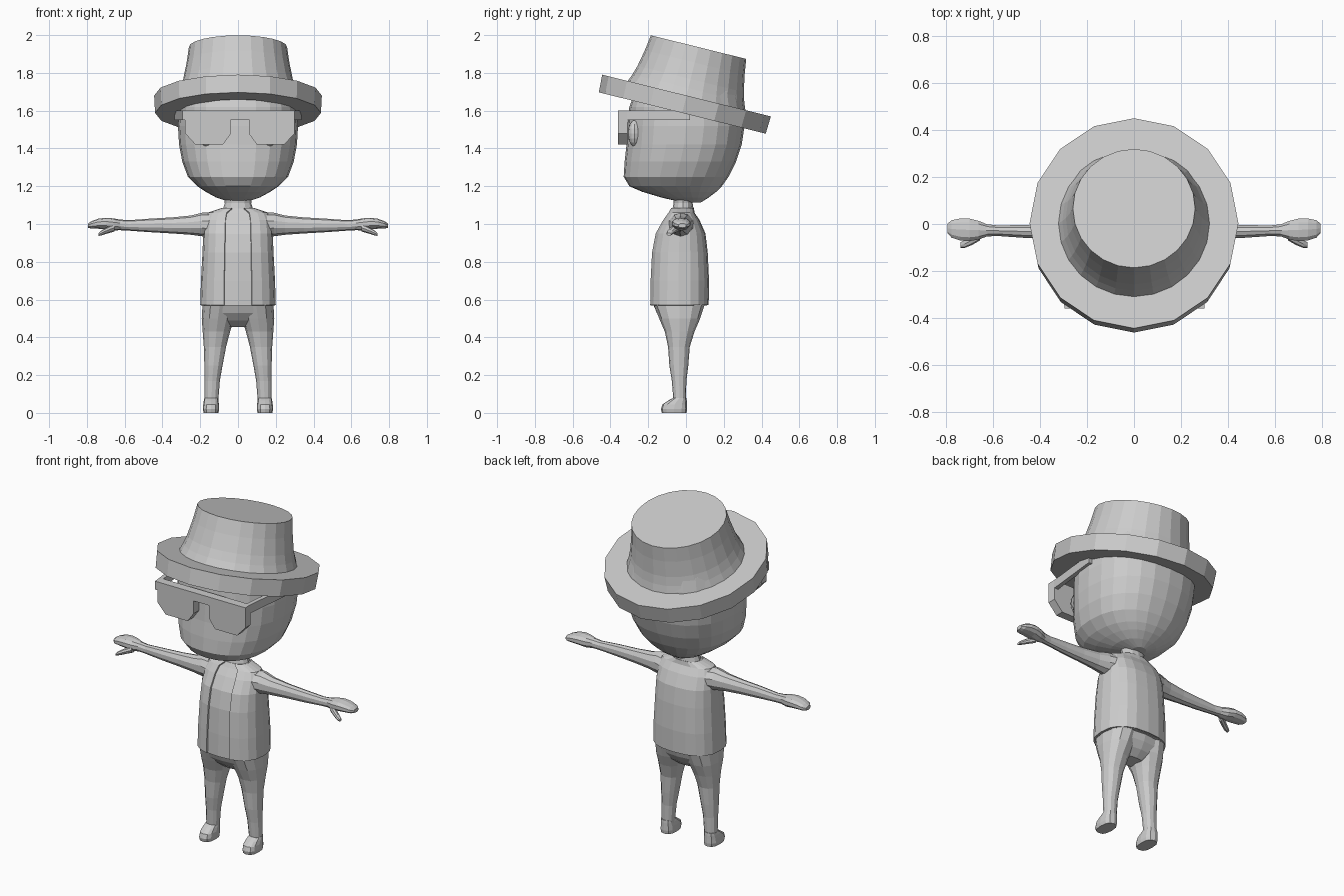
import bpy, bmesh, math
from mathutils import Vector

if "Cube" in bpy.data.objects:
    bpy.data.objects.remove(bpy.data.objects["Cube"])

GREY = bpy.data.materials.new("plain_grey")
GREY.diffuse_color = (0.6, 0.6, 0.6, 1)
GREY.use_nodes = True
GREY.node_tree.nodes["Principled BSDF"].inputs["Base Color"].default_value = GREY.diffuse_color


def finish(name, bm, mirror=False):
    bmesh.ops.recalc_face_normals(bm, faces=bm.faces)
    me = bpy.data.meshes.new(name)
    bm.to_mesh(me)
    bm.free()
    me.materials.append(GREY)
    ob = bpy.data.objects.new(name, me)
    bpy.context.collection.objects.link(ob)
    if mirror:
        mod = ob.modifiers.new("mirror", 'MIRROR')
        mod.use_clip = True
    return ob


def loft(name, rings, axis='z', sides=16, power=2.0, gap=0.0, mirror=False):
    """Rings are (height, u_min, u_max, v_min, v_max); gap opens the front."""
    bm = bmesh.new()
    rows = []
    count = sides + 1 if gap else sides
    for t, u0, u1, v0, v1 in rings:
        row = []
        for i in range(count):
            a = -math.pi / 2 + gap + (2 * math.pi - 2 * gap) * i / sides
            c, s = math.cos(a), math.sin(a)
            u = (u0 + u1) / 2 + (u1 - u0) / 2 * math.copysign(abs(c) ** (2 / power), c)
            v = (v0 + v1) / 2 + (v1 - v0) / 2 * math.copysign(abs(s) ** (2 / power), s)
            row.append(bm.verts.new((u, v, t) if axis == 'z' else (t, u, v)))
        rows.append(row)
    for a, b in zip(rows, rows[1:]):
        for i in range(sides):
            j = (i + 1) % count
            bm.faces.new((a[i], a[j], b[j], b[i]))
    if not gap:
        bm.faces.new(rows[0])
        bm.faces.new(rows[-1])
    return finish(name, bm, mirror)


def prism(name, points, push, mirror=False):
    bm = bmesh.new()
    face = bm.faces.new([bm.verts.new(p) for p in points])
    new = bmesh.ops.extrude_face_region(bm, geom=[face], use_keep_orig=True)
    bmesh.ops.translate(bm, vec=Vector(push),
                        verts=[g for g in new['geom'] if isinstance(g, bmesh.types.BMVert)])
    return finish(name, bm, mirror)


def lathe(name, profile, sides):
    bm = bmesh.new()
    verts = [bm.verts.new((0, r, z)) for r, z in profile]
    edges = [bm.edges.new(p) for p in zip(verts, verts[1:])]
    bmesh.ops.spin(bm, geom=verts + edges, cent=(0, 0, 0), axis=(0, 0, 1),
                   angle=2 * math.pi, steps=sides)
    bmesh.ops.remove_doubles(bm, verts=bm.verts, dist=0.0005)
    return finish(name, bm)


# Head: heights with half width, front and back
head = [(1.115, .04, -.02, .08), (1.14, .115, -.13, .12), (1.17, .17, -.23, .16),
        (1.20, .215, -.30, .19), (1.25, .265, -.33, .225), (1.33, .295, -.325, .265),
        (1.42, .312, -.315, .295), (1.52, .318, -.31, .31), (1.62, .31, -.30, .305),
        (1.70, .29, -.27, .29), (1.78, .22, -.20, .24), (1.82, .10, -.08, .13)]
loft("head", [(z, -w, w, f, b) for z, w, f, b in head], sides=24, power=2.3)

# Eyes
bm = bmesh.new()
bmesh.ops.create_uvsphere(bm, u_segments=12, v_segments=8, radius=1)
bmesh.ops.scale(bm, vec=(.045, .035, .07), verts=bm.verts)
bmesh.ops.translate(bm, vec=(.165, -.272, 1.48), verts=bm.verts)
finish("eyes", bm, True)

# Sunglasses: front plate with angled lenses, then side arms
outline = [(0, 1.60), (.29, 1.60), (.29, 1.48), (.235, 1.42), (.09, 1.42),
           (.05, 1.475), (.05, 1.55), (0, 1.55)]
plate = prism("glasses_front", [(x, -.36, z) for x, z in outline], (0, .05, 0), True)
plate.location.x = .01
arm = [(.27, -.36), (.295, -.36), (.335, .02), (.31, .02)]
prism("glasses_arms", [(x, y, 1.55) for x, y in arm], (0, 0, .05), True)

# Hat, tilted back
tilt = math.radians(-13.9)
brim = lathe("hat_brim", [(.30, -.095), (.455, -.095), (.46, 0), (.30, 0), (.30, -.095)], 16)
brim.scale.x = .965
crown = lathe("hat_crown", [(.325, -.01), (.305, .04), (.29, .09), (.272, .18),
                            (.26, .264), (0, .264)], 24)
for ob in (brim, crown):
    ob.location = (0, .003, 1.68)
    ob.rotation_euler.x = tilt

# Neck
loft("neck", [(1.04, -.10, .10, -.085, .05), (1.08, -.08, .08, -.072, .04),
              (1.11, -.07, .07, -.065, .035), (1.16, -.075, .075, -.07, .04)], sides=12)

# Shirt body and the open vest over it
body = [(.57, .20, -.195, .12), (.70, .196, -.193, .122), (.85, .188, -.185, .115),
        (.95, .184, -.165, .103), (1.02, .178, -.125, .072), (1.06, .16, -.095, .045),
        (1.085, .085, -.08, .042)]
d = .008
loft("shirt", [(z - .002, -w + d, w - d, f + d, b - d) for z, w, f, b in body],
     sides=20, power=2.5)
vest = loft("vest", [(z, -w, w, f, b) for z, w, f, b in body], sides=18, power=2.5, gap=.3)
thick = vest.modifiers.new("thickness", 'SOLIDIFY')
thick.thickness = .01
thick.offset = -1

# Arms, hands and thumbs: rings along x
arms = [(.13, -.10, .05, .93, 1.06), (.19, -.085, .03, .935, 1.06),
        (.25, -.075, .015, .943, 1.045), (.35, -.065, .003, .95, 1.035),
        (.47, -.06, -.003, .957, 1.028), (.58, -.052, -.005, .965, 1.02),
        (.64, -.055, .002, .968, 1.025)]
loft("arms", arms, 'x', 10, mirror=True)
hands = [(.62, -.052, -.002, .968, 1.022), (.66, -.068, .015, .965, 1.03),
         (.70, -.075, .025, .972, 1.033), (.74, -.072, .025, .975, 1.028),
         (.775, -.06, .018, .975, 1.015), (.793, -.04, .002, .98, 1.003)]
loft("hands", hands, 'x', 10, 2.3, mirror=True)
thumbs = [(.655, -.07, -.03, .96, 1.0), (.69, -.09, -.05, .95, .985),
          (.72, -.102, -.068, .94, .968), (.738, -.102, -.078, .937, .953)]
loft("thumbs", thumbs, 'x', 8, mirror=True)

# Trousers: hips and tapering legs
loft("hips", [(.455, -.07, .07, -.075, .02), (.49, -.13, .13, -.12, .06),
              (.53, -.18, .18, -.155, .085), (.59, -.188, .188, -.18, .105)],
     sides=16, power=2.5)
legs = [(.57, .005, .188, -.17, .098), (.50, .02, .192, -.142, .075),
        (.43, .042, .187, -.112, .045), (.35, .063, .181, -.095, .02),
        (.25, .082, .178, -.088, .012), (.17, .096, .177, -.075, .002),
        (.06, .105, .177, -.066, -.001)]
loft("legs", legs, sides=12, power=2.2, mirror=True)

# Shoes
shoes = [(0, .103, .182, -.128, .003), (.02, .1, .186, -.133, .006),
         (.045, .101, .184, -.125, .005), (.065, .104, .181, -.095, .004),
         (.08, .107, .178, -.068, .002)]
loft("shoes", shoes, sides=12, power=2.6, mirror=True)
